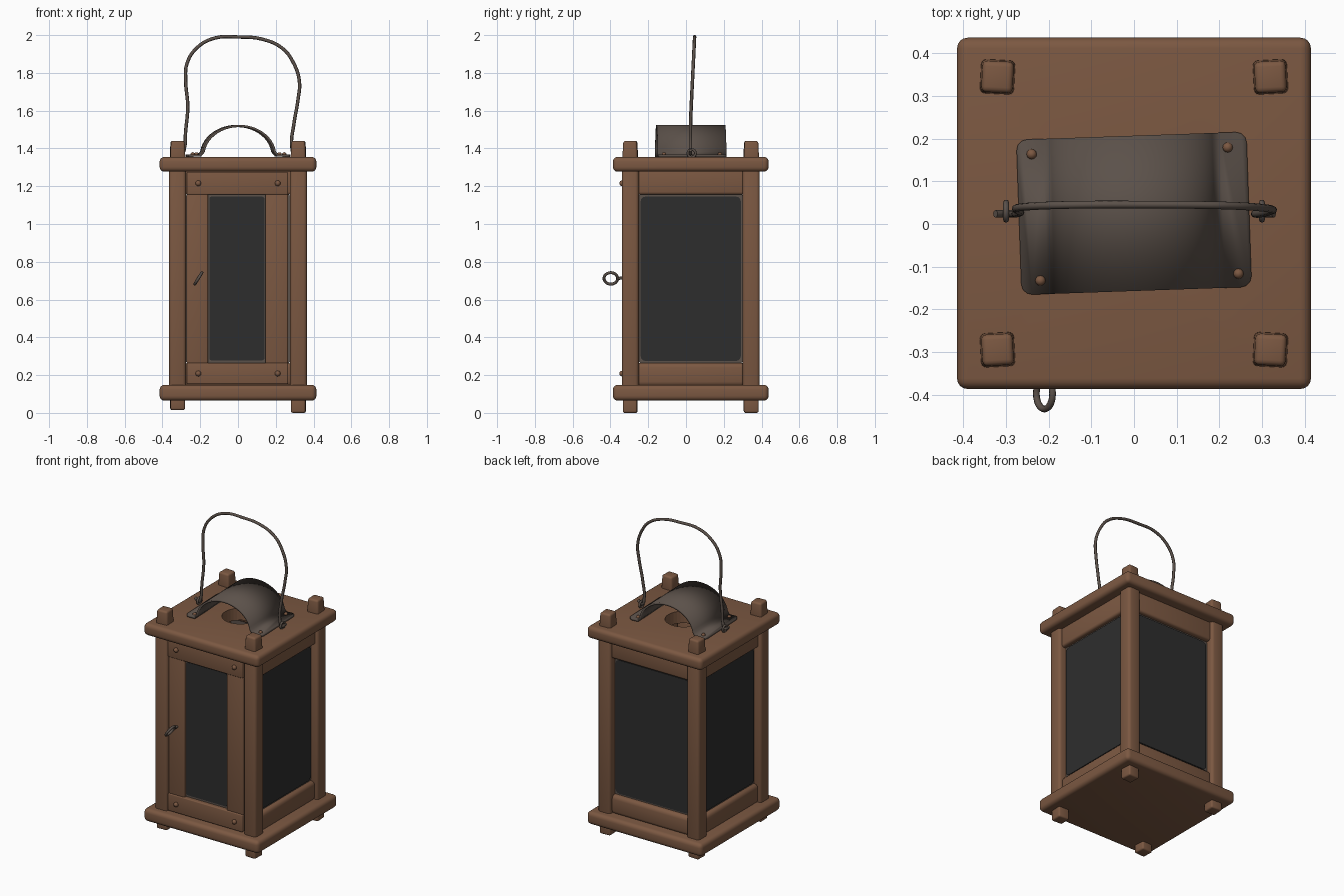
import bpy, bmesh, math
from mathutils import Matrix, Vector

old = bpy.data.objects.get("Cube")
if old:
    bpy.data.objects.remove(old, do_unlink=True)


def material(name, rgb):
    m = bpy.data.materials.new(name)
    m.use_nodes = True
    m.diffuse_color = (*rgb, 1)
    m.node_tree.nodes["Principled BSDF"].inputs["Base Color"].default_value = (*rgb, 1)
    return m


WOOD = material("brown wood", (0.20, 0.098, 0.054))
METAL = material("aged iron", (0.105, 0.082, 0.068))
GLASS = material("dark glass", (0.027, 0.027, 0.027))

CY = 0.025    # middle of the body in depth
POST = 0.32   # post offset from the middle
BODY = Matrix.Translation((0, CY, 0))


def finish(name, bm, mat, matrix=None, smooth=True):
    """Turn a bmesh into a named, shaded object."""
    bmesh.ops.recalc_face_normals(bm, faces=bm.faces)
    if matrix is not None:
        bm.transform(matrix)
    me = bpy.data.meshes.new(name)
    bm.to_mesh(me)
    bm.free()
    me.materials.append(mat)
    ob = bpy.data.objects.new(name, me)
    bpy.context.collection.objects.link(ob)
    bpy.ops.object.select_all(action='DESELECT')
    ob.select_set(True)
    bpy.context.view_layer.objects.active = ob
    if smooth:
        bpy.ops.object.shade_smooth_by_angle(angle=math.radians(35))
    return ob


def box(name, lo, hi, mat=WOOD, bevel=0.01, segs=3, matrix=None, taper=1.0, axis=None):
    """Bevelled box; axis limits the bevel to edges along that axis."""
    lo, hi = Vector(lo), Vector(hi)
    bm = bmesh.new()
    bmesh.ops.create_cube(bm, size=1)
    for v in bm.verts:
        if v.co.z > 0:
            v.co.x *= taper
            v.co.y *= taper
        v.co = (lo + hi) / 2 + v.co * (hi - lo)
    edges = [e for e in bm.edges if axis is None
             or abs((e.verts[0].co - e.verts[1].co).normalized()[axis]) > 0.9]
    bmesh.ops.bevel(bm, geom=edges, offset=bevel, segments=segs, profile=0.5, affect='EDGES')
    return finish(name, bm, mat, matrix)


def rivet(name, pos, mat, matrix=None, r=0.012):
    bm = bmesh.new()
    bmesh.ops.create_uvsphere(bm, u_segments=12, v_segments=8, radius=r)
    return finish(name, bm, mat, (matrix or Matrix()) @ Matrix.Translation(pos))


def ring(name, major, minor, matrix):
    """Wire ring lying in its local xy plane."""
    bpy.ops.mesh.primitive_torus_add(major_radius=major, minor_radius=minor,
                                     major_segments=24, minor_segments=8)
    ob = bpy.context.object
    ob.name = name
    ob.data.transform(matrix)
    ob.data.materials.append(METAL)
    bpy.ops.object.shade_smooth()


def wire(name, points, radius):
    cu = bpy.data.curves.new(name, 'CURVE')
    cu.dimensions = '3D'
    cu.bevel_depth = radius
    cu.bevel_resolution = 2
    cu.resolution_u = 5
    cu.use_fill_caps = True
    sp = cu.splines.new('BEZIER')
    sp.bezier_points.add(len(points) - 1)
    for bp, p in zip(sp.bezier_points, points):
        bp.co = p
        bp.handle_left_type = bp.handle_right_type = 'AUTO'
    cu.materials.append(METAL)
    bpy.context.collection.objects.link(bpy.data.objects.new(name, cu))


# Base and roof boards
box("base_board", (-0.415, -0.412, 0.065), (0.415, 0.412, 0.148), bevel=0.025, segs=4, matrix=BODY)
roof = box("roof_board", (-0.415, -0.412, 1.277), (0.415, 0.412, 1.355), bevel=0.025, segs=4, matrix=BODY)

# Smoke hole through the roof
bm = bmesh.new()
bmesh.ops.create_cone(bm, cap_ends=True, segments=32, radius1=0.11, radius2=0.11, depth=0.3)
cutter = finish("smoke_hole_cutter", bm, WOOD, Matrix.Translation((0, CY, 1.32)), smooth=False)
cutter.hide_render = True
cut = roof.modifiers.new("smoke_hole", 'BOOLEAN')
cut.object = cutter
cut.solver = 'EXACT'
bpy.context.view_layer.objects.active = roof
bpy.ops.object.modifier_apply(modifier=cut.name)
bpy.data.objects.remove(cutter, do_unlink=True)

# Corner posts with feet below and peg ends above
for sx, side in ((-1, "right"), (1, "left")):
    for sy, end in ((-1, "front"), (1, "back")):
        tag = f"{end}_{side}"
        at = BODY @ Matrix.Translation((sx * POST, sy * POST, 0)) 
        turn = at @ Matrix.Rotation(math.radians(3 * sx * sy), 4, 'Z')
        box("post_" + tag, (-0.045, -0.045, 0.13), (0.045, 0.045, 1.30), bevel=0.018, matrix=at)
        foot = 0.015 if sx < 0 else 0
        box("foot_" + tag, (-0.038, -0.038, foot), (0.038, 0.038, 0.09), bevel=0.01, matrix=turn)
        box("peg_" + tag, (-0.041, -0.041, 1.33), (0.041, 0.041, 1.44), bevel=0.012,
            matrix=turn, taper=0.88)

# Fixed walls: rails and framed glass on both sides and the back
for angle, side in ((90, "left"), (180, "back"), (270, "right")):
    turn = BODY @ Matrix.Rotation(math.radians(angle), 4, 'Z')
    box("upper_rail_" + side, (-0.29, -0.345, 1.155), (0.29, -0.285, 1.29), bevel=0.015, matrix=turn)
    box("lower_rail_" + side, (-0.29, -0.345, 0.14), (0.29, -0.285, 0.265), bevel=0.025, matrix=turn)
    box("glass_rim_" + side, (-0.278, -0.316, 0.262), (0.278, -0.296, 1.16), METAL, 0.02,
        matrix=turn, axis=1)
    box("glass_" + side, (-0.265, -0.322, 0.275), (0.265, -0.30, 1.145), GLASS, 0.025,
        matrix=turn, axis=1)

# Front door: rails over stiles around a narrow pane
for name, z0, z1 in (("upper", 1.155, 1.276), ("lower", 0.152, 0.265)):
    box(f"door_{name}_rail", (-0.272, -0.335, z0), (0.265, -0.285, z1), bevel=0.006)
    for x in (-0.21, 0.21):
        rivet(f"door_{name}_rivet", (x, -0.338, (z0 + z1) / 2), WOOD, r=0.015)
box("door_hinge_stile", (0.145, -0.328, 0.26), (0.265, -0.285, 1.16), bevel=0.008)
box("door_latch_stile", (-0.272, -0.328, 0.26), (-0.158, -0.285, 1.16), bevel=0.008)
box("door_glass_rim", (-0.165, -0.308, 0.262), (0.152, -0.29, 1.16), METAL, 0.01, axis=1)
box("door_glass", (-0.152, -0.314, 0.278), (0.14, -0.292, 1.145), GLASS, 0.012, axis=1)

# Door pull: tilted ring on a short pin
tilt = (Matrix.Translation((-0.21, -0.398, 0.712)) @ Matrix.Rotation(math.radians(32), 4, 'Y')
        @ Matrix.Rotation(math.radians(90), 4, 'Y'))
ring("door_pull_ring", 0.036, 0.008, tilt)
wire("door_pull_pin", [(-0.21, -0.365, 0.712), (-0.21, -0.31, 0.715)], 0.008)

# Arched metal smoke guard with riveted flanges
guard = BODY @ Matrix.Rotation(math.radians(2), 4, 'Z')
arch = [(-0.19 * math.cos(a), 1.362 + 0.157 * math.sin(a))
        for a in (math.pi * i / 24 for i in range(25))]
profile = [(-0.27, 1.362), (-0.205, 1.362)] + arch[1:-1] + [(0.205, 1.362), (0.27, 1.362)]
bm = bmesh.new()
rows = [[bm.verts.new((x, y, z)) for y in (-0.182, 0.182)] for x, z in profile]
for a, b in zip(rows, rows[1:]):
    bm.faces.new((a[0], b[0], b[1], a[1]))
bmesh.ops.bevel(bm, geom=rows[0] + rows[-1], offset=0.025, segments=3,
                profile=0.5, affect='VERTICES')
ob = finish("smoke_guard", bm, METAL, guard)
thick = ob.modifiers.new("thickness", 'SOLIDIFY')
thick.thickness = 0.012
thick.offset = 0
for x, y in ((-0.235, 0.147), (0.225, 0.147), (-0.225, -0.15), (0.24, -0.15)):
    rivet("guard_rivet", (x, y, 1.368), WOOD, guard)

# Bail handle hooked into two eyelets
bail = [(-0.325, 1.39), (-0.30, 1.372), (-0.282, 1.41), (-0.278, 1.48), (-0.266, 1.62),
        (-0.277, 1.76), (-0.27, 1.85), (-0.215, 1.935), (-0.12, 1.985), (0, 1.99),
        (0.13, 1.978), (0.235, 1.93), (0.29, 1.86), (0.325, 1.755), (0.318, 1.66),
        (0.296, 1.53), (0.285, 1.41), (0.30, 1.372), (0.328, 1.39)]
wire("bail_handle", [(x, 0.024 + 0.022 * max(0, (z - 1.55) / 0.45), z) for x, z in bail], 0.009)
for x in (-0.30, 0.30):
    eye = Matrix.Translation((x, 0.03, 1.374)) @ Matrix.Rotation(math.radians(90), 4, 'Y')
    ring("handle_eyelet", 0.02, 0.007, eye)
